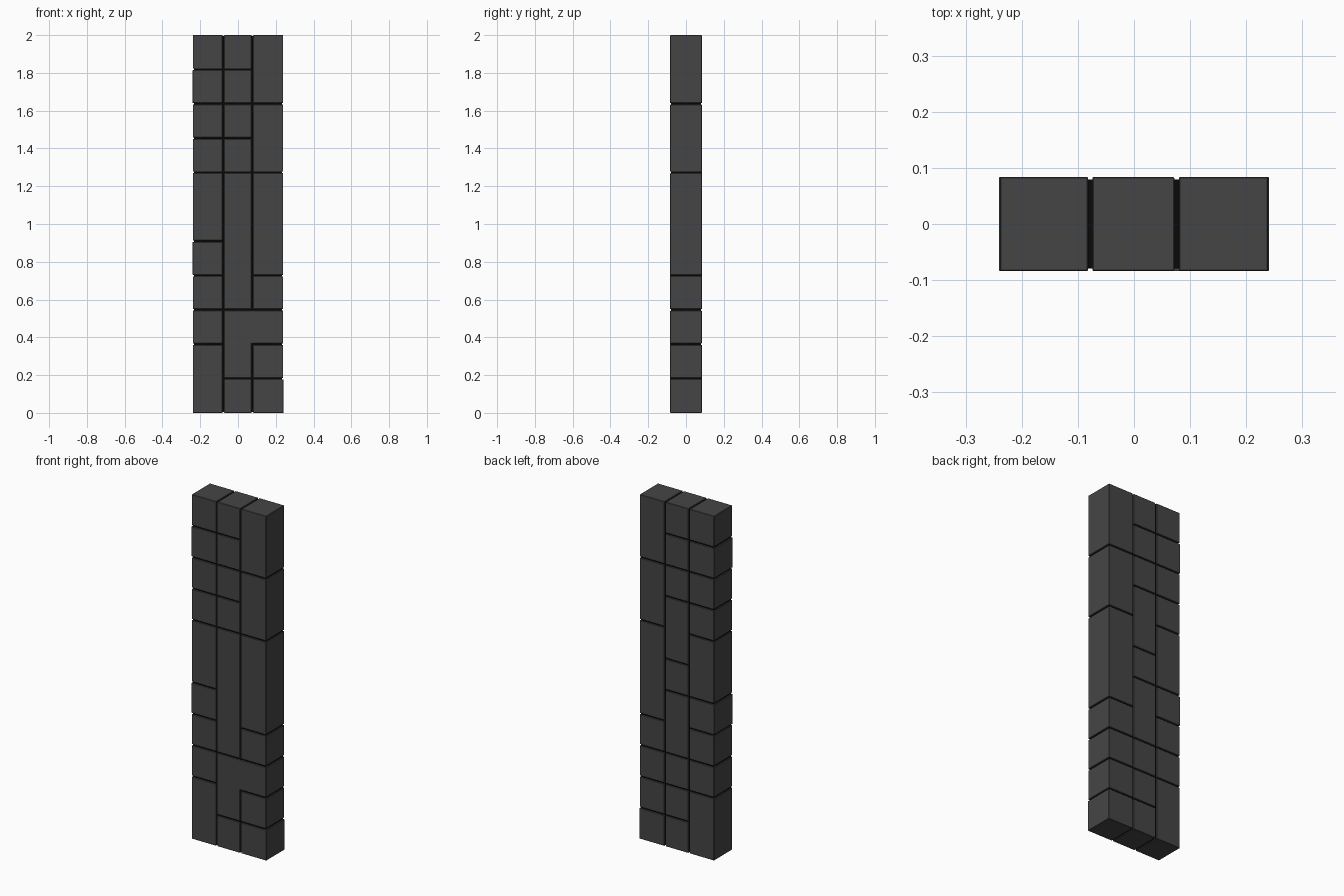
import bpy, bmesh

if "Cube" in bpy.data.objects:
    bpy.data.objects.remove(bpy.data.objects["Cube"])

CELL = 2 / 11          # row height, rows counted down from the top
XS = [-0.239, -0.078, 0.076, 0.239]
D = 0.084              # half depth
GAP = 0.004


def material(name, v):
    m = bpy.data.materials.new(name)
    m.diffuse_color = (v, v, v, 1)
    m.use_nodes = True
    m.node_tree.nodes["Principled BSDF"].inputs["Base Color"].default_value = m.diffuse_color
    return m


grey = material("dark_grey", 0.06)
black = material("black", 0.003)


def box(name, x, y, z, mat, bevel=0.0):
    bm = bmesh.new()
    bmesh.ops.create_cube(bm, size=1)
    for v in bm.verts:
        v.co = [r[0] if c < 0 else r[1] for c, r in zip(v.co, (x, y, z))]
    me = bpy.data.meshes.new(name)
    bm.to_mesh(me)
    bm.free()
    me.materials.append(mat)
    ob = bpy.data.objects.new(name, me)
    bpy.context.collection.objects.link(ob)
    if bevel:
        b = ob.modifiers.new("chamfer", 'BEVEL')
        b.width, b.segments = bevel, 1
    return ob


def block(name, col, top, bottom, y=(-D, D), poke=0.0):
    x0 = XS[0] - poke if col == 0 else XS[col] + GAP
    x1 = XS[3] + poke if col == 2 else XS[col + 1] - GAP
    z0 = 0 if bottom == 11 else 2 - bottom * CELL + GAP
    z1 = 2 if top == 0 else 2 - top * CELL - GAP
    box(name, (x0, x1), y, (z0, z1), grey, 0.002)


def column(name, col, rows, y=(-D, D), pokes=()):
    for a, b in zip(rows, rows[1:]):
        block(f"{name}_block_{a}", col, a, b, y, 0.002 if a in pokes else 0)


# Dark core showing in the grooves
box("dark_core", (-0.234, 0.234), (-0.079, 0.079), (0.005, 1.995), black)

# Outer columns, full depth
column("left", 0, [0, 1, 2, 3, 4, 6, 7, 8, 9, 11], pokes=(1, 6))
column("right", 2, [0, 2, 4, 7, 8, 9, 10, 11], pokes=(10,))

# Middle column: full-depth ends, different front and back divisions
column("middle_top", 1, [0, 1, 2, 3])
column("middle_bottom", 1, [10, 11])
column("middle_front", 1, [3, 4, 8, 10], y=(-D, 0))
column("middle_back", 1, [3, 5, 6, 8, 9, 10], y=(0, D))

# Front bridge joining the middle and right blocks
box("front_bridge", (XS[2] - 0.008, XS[2] + 0.008), (-D, 0),
    (2 - 9 * CELL + GAP + 0.002, 2 - 8 * CELL - GAP - 0.002), grey)
